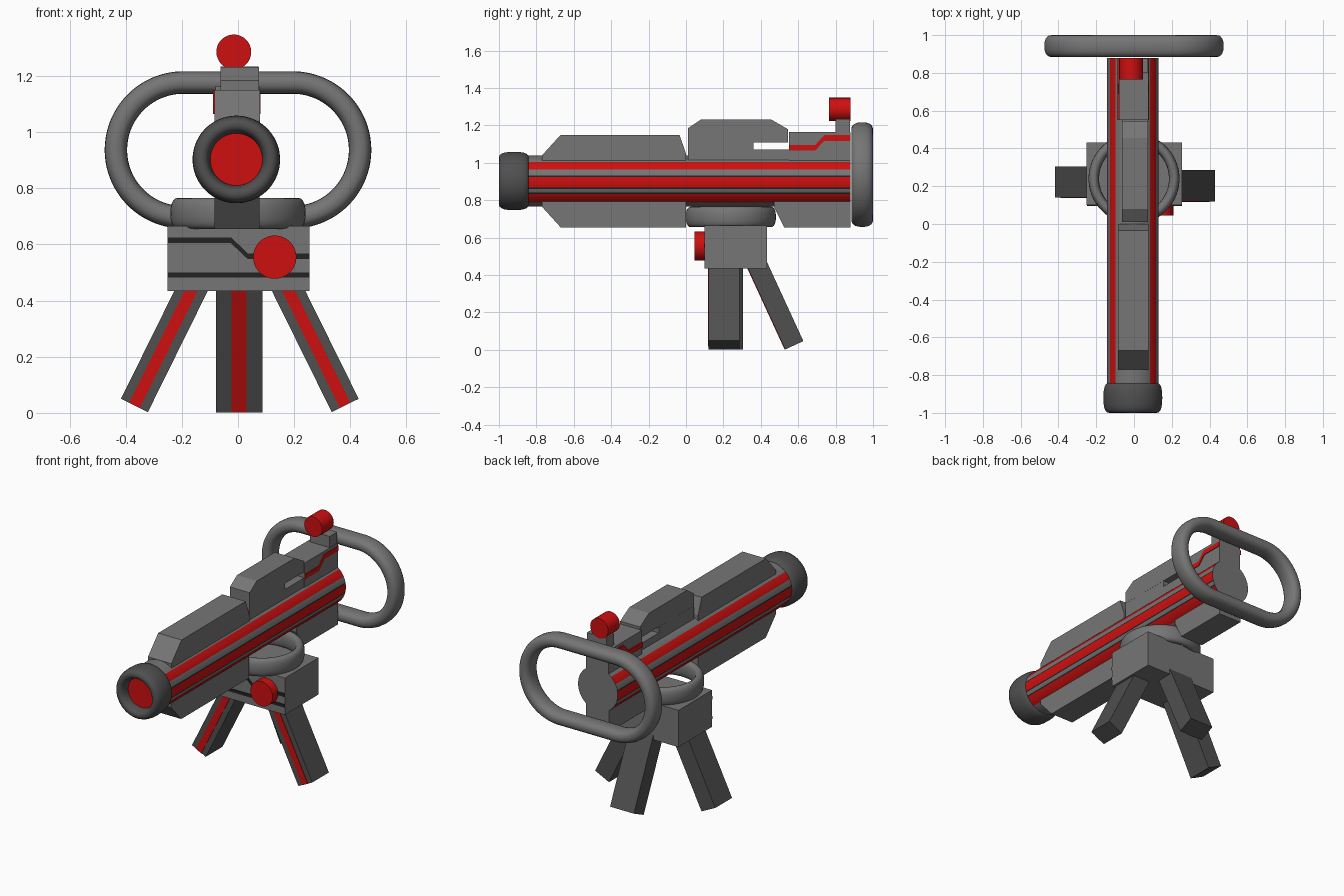
import bpy, bmesh, math
from mathutils import Matrix, Vector

if "Cube" in bpy.data.objects:
    bpy.data.objects.remove(bpy.data.objects["Cube"])


def material(name, col):
    m = bpy.data.materials.new(name)
    m.diffuse_color = (*col, 1)
    m.use_nodes = True
    m.node_tree.nodes["Principled BSDF"].inputs["Base Color"].default_value = m.diffuse_color
    return m


GRAY = material("mid gray", (0.18, 0.18, 0.18))
DARK = material("dark gray", (0.08, 0.08, 0.08))
RED = material("red", (0.62, 0.005, 0.005))
BLACK = material("near black", (0.016, 0.016, 0.016))
CX, CZ = -0.006, 0.903          # barrel axis


def finish(name, bm, *mats, smooth=False):
    bmesh.ops.recalc_face_normals(bm, faces=bm.faces)
    me = bpy.data.meshes.new(name)
    bm.to_mesh(me)
    bm.free()
    ob = bpy.data.objects.new(name, me)
    bpy.context.collection.objects.link(ob)
    for m in mats:
        me.materials.append(m)
    if smooth:
        bpy.ops.object.select_all(action='DESELECT')
        ob.select_set(True)
        bpy.context.view_layer.objects.active = ob
        bpy.ops.object.shade_smooth_by_angle(angle=math.radians(40))
    return ob


def box(name, size, centre, mat, frame=Matrix()):
    bm = bmesh.new()
    bmesh.ops.create_cube(bm, size=1, matrix=frame @ Matrix.Translation(centre) @ Matrix.Diagonal((*size, 1)))
    return finish(name, bm, mat)


def cylinder(name, x, z, r, y0, y1, mat, n=48):
    bm = bmesh.new()
    bmesh.ops.create_cone(bm, cap_ends=True, segments=n, radius1=r, radius2=r, depth=y1 - y0,
                          matrix=Matrix.Translation((x, (y0 + y1) / 2, z)) @ Matrix.Rotation(math.pi / 2, 4, 'X'))
    return finish(name, bm, mat, smooth=True)


def extrude(name, pts, axis, lo, hi, mat):
    """Profile (y, z) pushed along x, or (x, z) pushed along y."""
    bm = bmesh.new()
    put = (lambda p, d: (d, p[0], p[1])) if axis == 'x' else (lambda p, d: (p[0], d, p[1]))
    a = [bm.verts.new(put(p, lo)) for p in pts]
    b = [bm.verts.new(put(p, hi)) for p in pts]
    bm.faces.new(a)
    bm.faces.new(b)
    for i in range(len(pts)):
        j = (i + 1) % len(pts)
        bm.faces.new((a[i], a[j], b[j], b[i]))
    return finish(name, bm, mat)


def band(pts, h):
    return [(u, v + h / 2) for u, v in pts] + [(u, v - h / 2) for u, v in reversed(pts)]


def ring(name, centre, u, v, radius, straight, a, b, power, mat, n=64, m=20):
    """Stadium or round loop in plane u, v with a rounded section of half sizes a (out) and b (along axis)."""
    u, v, c = Vector(u), Vector(v), Vector(centre)
    w = u.cross(v)
    sg = lambda t: math.copysign(abs(t) ** (2 / power), t)
    bm = bmesh.new()
    loops = []
    for i in range(n):
        t = 2 * math.pi * (i + 0.5) / n
        out = u * math.cos(t) + v * math.sin(t)
        p = c + out * radius + u * math.copysign(straight, math.cos(t))
        loops.append([bm.verts.new(p + out * a * sg(math.cos(s)) + w * b * sg(math.sin(s)))
                      for s in (2 * math.pi * k / m for k in range(m))])
    for i in range(n):
        p, q = loops[i], loops[(i + 1) % n]
        for k in range(m):
            l = (k + 1) % m
            bm.faces.new((p[k], p[l], q[l], q[k]))
    return finish(name, bm, mat, smooth=True)


X, Y, Z = (1, 0, 0), (0, 1, 0), (0, 0, 1)

# Barrel with lengthwise stripes, coloured by angle from the side
barrel = cylinder("barrel", CX, CZ, 0.137, -0.88, 0.88, GRAY, 120)
barrel.data.materials.append(RED)
barrel.data.materials.append(BLACK)
for f in barrel.data.polygons:
    if abs(f.normal.y) > 0.5:
        continue
    ang = math.degrees(math.asin(max(-1, min(1, f.normal.z))))
    if 27 < ang < 48 or -15 < ang < 9 or -57 < ang < -30:
        f.material_index = 1
    elif 9 < ang < 12 or -18 < ang < -15 or -30 < ang < -27:
        f.material_index = 2

# Muzzle
ring("muzzle_ring", (CX, -0.92, CZ), X, Z, 0.124, 0, 0.032, 0.08, 2.6, DARK)
cylinder("muzzle_lens", CX, CZ, 0.115, -0.945, -0.87, RED)

# Ridges above and below the barrel
extrude("upper_front_ridge", [(-0.77, 0.98), (-0.77, 1.04), (-0.67, 1.15), (-0.035, 1.15), (0, 1.05), (0, 0.98)],
        'x', -0.084, 0.078, GRAY)
extrude("lower_front_ridge", [(-0.77, 0.83), (-0.77, 0.765), (-0.67, 0.655), (0, 0.655), (0, 0.83)],
        'x', -0.084, 0.076, GRAY)
extrude("lower_rear_ridge", [(0.47, 0.83), (0.47, 0.765), (0.525, 0.655), (0.88, 0.655), (0.88, 0.83)],
        'x', -0.084, 0.076, GRAY)

# Top housing
extrude("top_housing", [(0.01, 1.11), (0.01, 1.185), (0.08, 1.232), (0.455, 1.232), (0.545, 1.18), (0.545, 1.11)],
        'x', -0.063, 0.074, GRAY)
box("housing_mount", (0.137, 0.35, 0.13), (0.005, 0.185, 1.045), GRAY)
box("housing_slab", (0.137, 0.2, 0.09), (0.005, 0.455, 1.027), GRAY)

# Rear block with its stripes
box("rear_block", (0.157, 0.33, 0.185), (-0.002, 0.715, 1.073), GRAY)
for side, x in (("left", -0.0845), ("right", 0.0765)):
    extrude("rear_block_stripe_" + side, band([(0.55, 1.08), (0.69, 1.08), (0.74, 1.133), (0.88, 1.133)], 0.03),
            'x', x - 0.004, x + 0.004, RED)

# Sight
box("sight_post", (0.135, 0.075, 0.08), (0.006, 0.838, 1.195), GRAY)
cylinder("sight", -0.015, 1.286, 0.062, 0.765, 0.88, RED)

# Handle and swivel ring
ring("rear_handle", (0, 0.942, 0.937), X, Z, 0.24, 0.195, 0.04, 0.058, 2.4, GRAY, 96)
ring("swivel_ring", (0, 0.24, 0.711), X, Y, 0.213, 0, 0.028, 0.055, 2.4, GRAY)

# Base box with painted lines and dial
box("base_box", (0.505, 0.333, 0.23), (0.002, 0.266, 0.55), GRAY)
extrude("base_upper_line", band([(-0.25, 0.615), (-0.025, 0.615), (0.035, 0.558), (0.255, 0.558)], 0.021),
        'y', 0.095, 0.102, BLACK)
extrude("base_lower_line", band([(-0.25, 0.491), (0.255, 0.491)], 0.019), 'y', 0.095, 0.102, BLACK)
cylinder("dial", 0.131, 0.555, 0.077, 0.045, 0.11, RED)

# Three splayed legs, each with a stripe on its front face
for name, foot, axis, deg, w, d, sw in (
        ("left_leg", (-0.369, 0.2225, 0.0265), 'Y', 26.3, 0.107, 0.165, 0.042),
        ("right_leg", (0.382, 0.2025, 0.0265), 'Y', -26.3, 0.107, 0.165, 0.042),
        ("back_leg", (0.004, 0.579, 0.0245), 'X', 24.7, 0.165, 0.107, 0.053)):
    frame = Matrix.Translation(foot) @ Matrix.Rotation(math.radians(deg), 4, axis)
    box(name, (w, d, 0.5), (0, 0, 0.25), DARK, frame)
    box(name + "_stripe", (sw, 0.006, 0.5), (0, -d / 2, 0.25), RED, frame)
